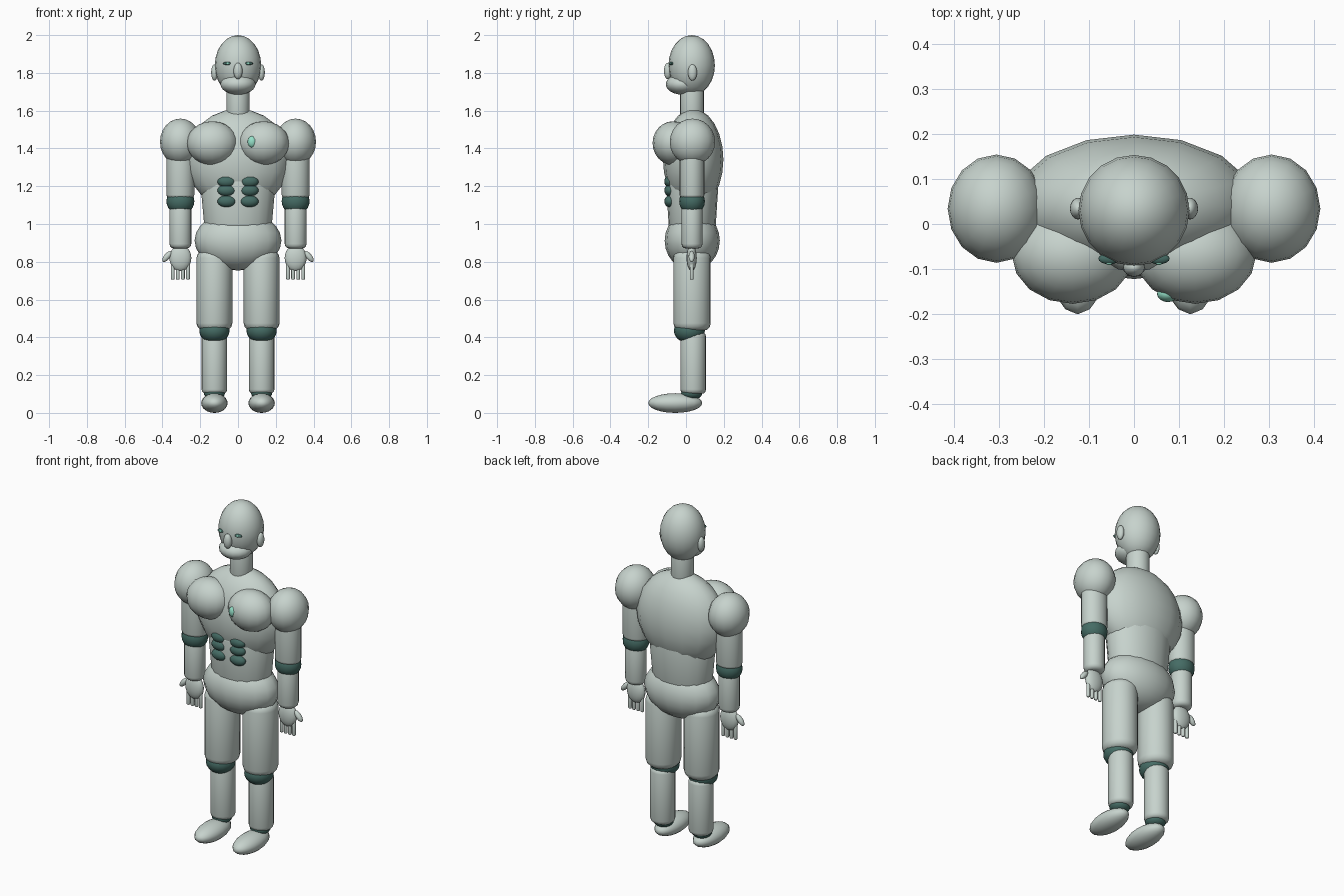
import bpy, bmesh
from mathutils import Matrix, Vector

if "Cube" in bpy.data.objects:
    bpy.data.objects.remove(bpy.data.objects["Cube"])


def material(name, color):
    m = bpy.data.materials.new(name)
    m.diffuse_color = (*color, 1)
    m.use_nodes = True
    m.node_tree.nodes["Principled BSDF"].inputs["Base Color"].default_value = m.diffuse_color
    return m


BODY = material("body_pale", (0.57, 0.65, 0.61))
DARK = material("joint_dark", (0.06, 0.15, 0.13))
GLOW = material("glow_green", (0.30, 0.75, 0.58))


def finish(name, bm, loc, mat, tilt=0.0):
    me = bpy.data.meshes.new(name)
    bm.to_mesh(me)
    bm.free()
    for p in me.polygons:
        p.use_smooth = True
    me.materials.append(mat)
    ob = bpy.data.objects.new(name, me)
    ob.location = loc
    ob.rotation_euler = (0, tilt, 0)
    bpy.context.collection.objects.link(ob)
    return ob


def ball(name, loc, radii, mat=BODY, tilt=0.0, seg=16, rings=12):
    bm = bmesh.new()
    bmesh.ops.create_uvsphere(bm, u_segments=seg, v_segments=rings, radius=1)
    bmesh.ops.scale(bm, vec=Vector(radii), verts=bm.verts)
    return finish(name, bm, loc, mat, tilt)


def tube(name, x, y, z0, z1, rx, ry, bevel=0.02, top=1.0, mat=BODY):
    """Upright elliptical limb with rounded rims; top scales the upper end."""
    bm = bmesh.new()
    bmesh.ops.create_cone(bm, cap_ends=True, segments=20, radius1=1,
                          radius2=top, depth=z1 - z0)
    bmesh.ops.scale(bm, vec=Vector((rx, ry, 1)), verts=bm.verts)
    rims = [e for e in bm.edges if abs(e.verts[0].co.z - e.verts[1].co.z) < 1e-5]
    bmesh.ops.bevel(bm, geom=rims, offset=bevel, segments=3, profile=0.5,
                    affect='EDGES')
    return finish(name, bm, (x, y, (z0 + z1) / 2), mat)


# Head and face
ball("head", (0, 0.03, 1.84), (0.123, 0.123, 0.16), seg=20)
ball("jaw", (0, -0.02, 1.74), (0.093, 0.087, 0.055))
ball("nose", (0, -0.096, 1.81), (0.024, 0.021, 0.043))
tube("neck", 0, 0.032, 1.55, 1.74, 0.062, 0.063, 0.01)

# Torso
ball("chest", (0, 0.038, 1.342), (0.275, 0.160, 0.267))
tube("waist", 0, 0.033, 0.95, 1.24, 0.175, 0.122, 0.02, top=1.15)
ball("pelvis", (0, 0.033, 0.912), (0.23, 0.146, 0.158))
ball("chest_light", (0.075, -0.155, 1.435), (0.024, 0.018, 0.03), GLOW)

for side, s in (("left", 1), ("right", -1)):
    # Face details
    ball(f"{side}_eye", (s * 0.055, -0.077, 1.85), (0.024, 0.012, 0.009), DARK)
    ball(f"{side}_pupil", (s * 0.055, -0.086, 1.85), (0.009, 0.005, 0.006), GLOW,
         seg=10, rings=6)
    ball(f"{side}_ear", (s * 0.124, 0.034, 1.802), (0.018, 0.024, 0.043))

    # Chest and stomach muscles
    ball(f"{side}_chest_muscle", (s * 0.136, -0.068, 1.428), (0.135, 0.109, 0.116))
    for i, z in enumerate((1.225, 1.178, 1.12)):
        ball(f"{side}_stomach_muscle_{i + 1}", (s * 0.06, -0.087, z),
             (0.049, 0.028, 0.031), DARK)

    # Arm
    x = s * 0.305
    ball(f"{side}_shoulder", (x, 0.034, 1.435), (0.108, 0.12, 0.123))
    tube(f"{side}_upper_arm", x, 0.032, 1.135, 1.46, 0.074, 0.066, 0.02)
    ball(f"{side}_elbow", (x, 0.032, 1.12), (0.074, 0.068, 0.07), DARK)
    tube(f"{side}_forearm", x, 0.032, 0.87, 1.105, 0.058, 0.056, 0.025)

    # Hand
    ball(f"{side}_palm", (x, 0.03, 0.82), (0.058, 0.027, 0.07))
    ball(f"{side}_thumb", (s * 0.375, 0.03, 0.828), (0.016, 0.016, 0.036),
         tilt=-s * 0.7, seg=12, rings=8)
    for i in range(4):
        tube(f"{side}_finger_{i + 1}", s * (0.265 + 0.0267 * i), 0.03,
             0.705, 0.80, 0.010, 0.010, 0.006)

    # Leg
    x = s * 0.125
    tube(f"{side}_thigh", x, 0.032, 0.435, 0.86, 0.095, 0.099, 0.04)
    ball(f"{side}_knee", (x, 0.018, 0.435), (0.08, 0.082, 0.066), DARK)
    tube(f"{side}_shin", x, 0.038, 0.10, 0.43, 0.068, 0.068, 0.025)
    ball(f"{side}_ankle", (x, 0.03, 0.105), (0.056, 0.056, 0.036), DARK)
    ball(f"{side}_foot", (x, -0.057, 0.052), (0.07, 0.143, 0.052))
